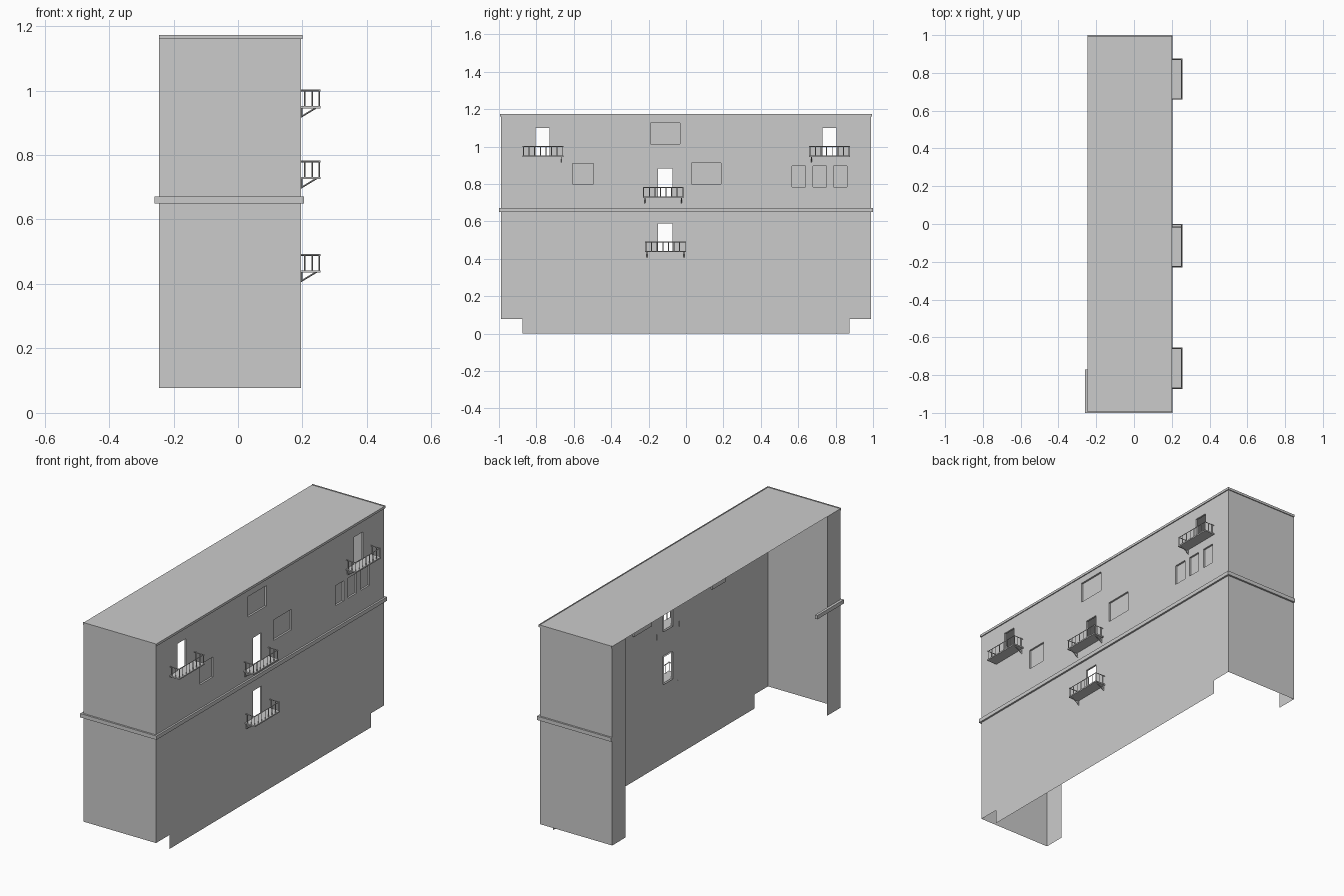
import bpy, bmesh
from mathutils import Vector

if "Cube" in bpy.data.objects:
    bpy.data.objects.remove(bpy.data.objects["Cube"])

X0, X1, Y, TOP, LOW = -0.245, 0.195, 0.99, 1.17, 0.077
FOOT = 0.875      # half-length of the part of the long wall reaching the ground
DEPTH = 0.01      # depth of window and door recesses


def finish(name, bm, merge=True):
    if merge:
        bmesh.ops.remove_doubles(bm, verts=bm.verts, dist=1e-5)
    me = bpy.data.meshes.new(name)
    bm.to_mesh(me)
    bm.free()
    ob = bpy.data.objects.new(name, me)
    bpy.context.collection.objects.link(ob)
    return ob


def quad(bm, *pts):
    bm.faces.new([bm.verts.new(p) for p in pts])


def box(bm, x0, x1, y0, y1, z0, z1):
    geo = bmesh.ops.create_cube(bm, size=1)["verts"]
    for v in geo:
        v.co = (x0 if v.co.x < 0 else x1,
                y0 if v.co.y < 0 else y1,
                z0 if v.co.z < 0 else z1)


def bar(bm, a, b, r=0.002):
    a, b = Vector(a), Vector(b)
    d = b - a
    geo = bmesh.ops.create_cone(bm, segments=4, radius1=r * 1.3, radius2=r * 1.3,
                                depth=d.length, cap_ends=True)["verts"]
    rot = d.to_track_quat('Z', 'Y')
    for v in geo:
        v.co = rot @ v.co + (a + b) / 2


# openings on the long wall: y0, y1, z0, z1
doors = [(-0.805, -0.73, 0.95, 1.10), (-0.15, -0.073, 0.73, 0.882),
         (-0.15, -0.073, 0.44, 0.59), (0.73, 0.805, 0.95, 1.10)]
windows = [(-0.607, -0.495, 0.80, 0.91), (-0.19, -0.033, 1.013, 1.125),
           (0.03, 0.186, 0.80, 0.912), (0.567, 0.64, 0.785, 0.895),
           (0.678, 0.75, 0.785, 0.895), (0.788, 0.862, 0.785, 0.895)]

# long wall: a grid of cells, leaving out openings and the notched lower corners
bm = bmesh.new()
ys = sorted({-Y, -FOOT, FOOT, Y} | {o[i] for o in doors + windows for i in (0, 1)})
zs = sorted({0, LOW, TOP} | {o[i] for o in doors + windows for i in (2, 3)})
for ya, yb in zip(ys, ys[1:]):
    for za, zb in zip(zs, zs[1:]):
        ym, zm = (ya + yb) / 2, (za + zb) / 2
        hole = any(o[0] < ym < o[1] and o[2] < zm < o[3] for o in doors + windows)
        notch = abs(ym) > FOOT and zm < LOW
        if not hole and not notch:
            quad(bm, (X1, ya, za), (X1, yb, za), (X1, yb, zb), (X1, ya, zb))
# reveals of every opening
for a, b, c, d in doors + windows:
    ring = [(a, c), (b, c), (b, d), (a, d)]
    for p, q in zip(ring, ring[1:] + ring[:1]):
        quad(bm, (X1, *p), (X1 - DEPTH, *p), (X1 - DEPTH, *q), (X1, *q))
finish("long_wall", bm)

# blind window panes
bm = bmesh.new()
for a, b, c, d in windows:
    x = X1 - DEPTH
    quad(bm, (x, a, c), (x, b, c), (x, b, d), (x, a, d))
finish("window_panes", bm)

# end walls with short returns on the open side
for s, name in ((-1, "front_end_wall"), (1, "back_end_wall")):
    bm = bmesh.new()
    path = [(X1, s * Y), (X0, s * Y), (X0, s * FOOT)]
    for p, q in zip(path, path[1:]):
        quad(bm, (*p, LOW), (*q, LOW), (*q, TOP), (*p, TOP))
    bmesh.ops.recalc_face_normals(bm, faces=bm.faces)
    if bm.faces[:][0].normal.y * s < 0:
        bmesh.ops.reverse_faces(bm, faces=bm.faces)
    finish(name, bm)

# flat roof
bm = bmesh.new()
quad(bm, (X0, -Y, TOP), (X1, -Y, TOP), (X1, Y, TOP), (X0, Y, TOP))
finish("roof", bm)


# trims running around three sides
def trim(name, z0, z1, out):
    bm = bmesh.new()
    box(bm, X1, X1 + out, -Y - out, Y + out, z0, z1)
    for s in (-1, 1):
        box(bm, X0, X1, min(s * Y, s * (Y + out)), max(s * Y, s * (Y + out)), z0, z1)
    return bm


finish("roof_trim", trim("roof_trim", 1.16, 1.173, 0.005), False)
bm = trim("belt_course", 0.65, 0.671, 0.01)
box(bm, X0 - 0.014, X0, -Y - 0.01, -0.77, 0.65, 0.671)   # return on open side
finish("belt_course", bm, False)


# balconies: floor slab, rails, balusters and diagonal brackets
def balcony(name, y0, y1, z, brackets):
    bm = bmesh.new()
    xo, h = 0.252, 0.05
    box(bm, X1, xo + 0.004, y0, y1, z - 0.005, z + 0.002)
    ya, yb = y0 + 0.004, y1 - 0.004
    for y in (ya, yb):
        bar(bm, (X1, y, z + h), (xo + 0.004, y, z + h))
        for x in (0.207, 0.23):
            bar(bm, (x, y, z), (x, y, z + h))
    bar(bm, (xo, y0, z + h), (xo, y1, z + h))
    for i in range(8):
        y = ya + (yb - ya) * i / 7
        bar(bm, (xo, y, z), (xo, y, z + h))
    for y in brackets:
        bar(bm, (X1, y, z - 0.032), (0.243, y, z - 0.003))
        bar(bm, (X1 + 0.002, y, z - 0.032), (X1 + 0.002, y, z))
    finish(name, bm, False)


balcony("balcony_upper_left", -0.873, -0.655, 0.95, [-0.667])
balcony("balcony_middle", -0.23, -0.013, 0.73, [-0.22, -0.025])
balcony("balcony_lower", -0.218, 0.0, 0.44, [-0.208, -0.01])
balcony("balcony_upper_right", 0.658, 0.876, 0.95, [0.67])
